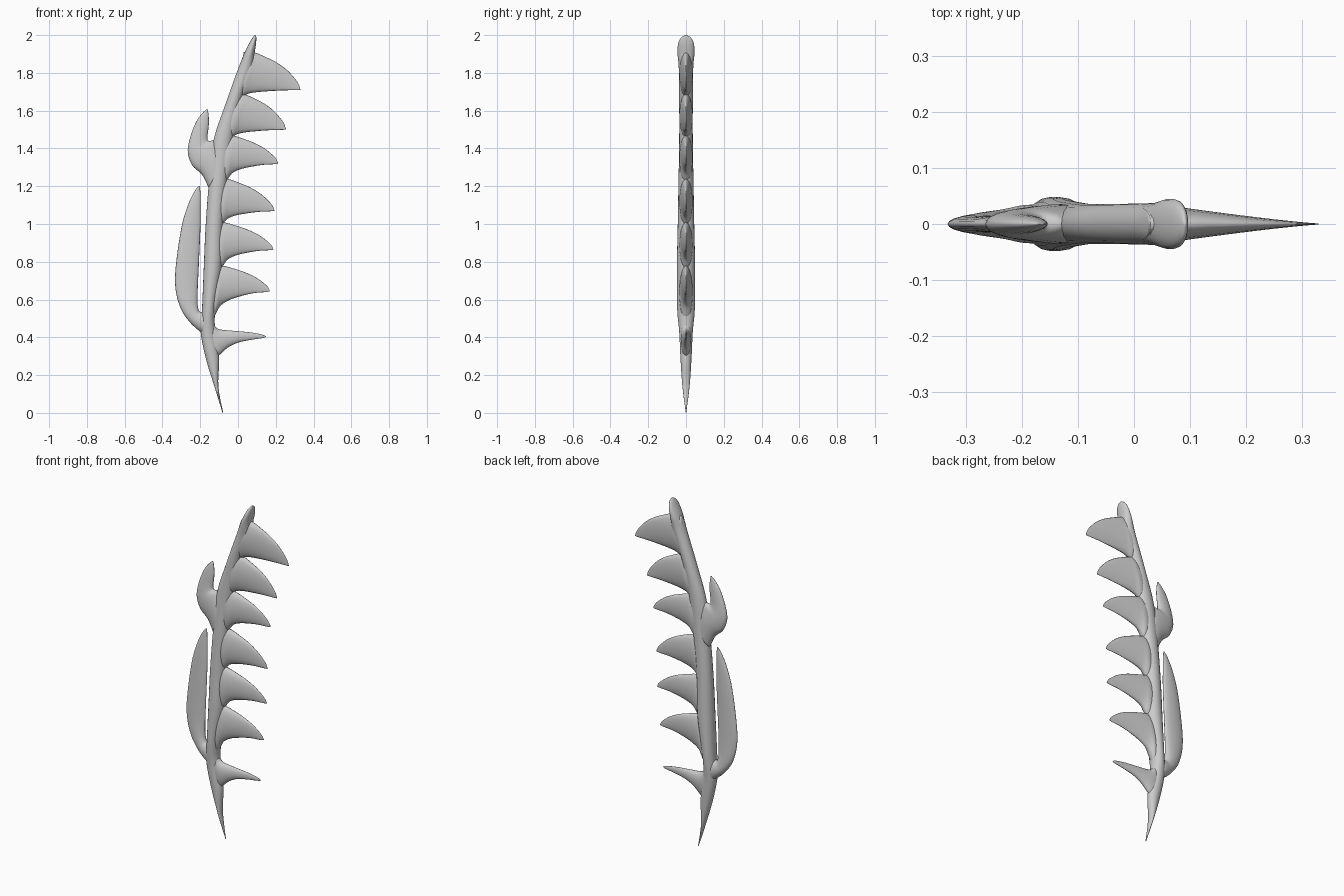
import bpy, bmesh, math

SIDES = 20


def spline(rows, steps):
    # Catmull-Rom interpolation through the stations
    out = []
    for i in range(len(rows) - 1):
        p0, p1 = rows[max(i - 1, 0)], rows[i]
        p2, p3 = rows[i + 1], rows[min(i + 2, len(rows) - 1)]
        for k in range(steps):
            t = k / steps
            out.append([0.5 * (2 * b + (c - a) * t + (2 * a - 5 * b + 4 * c - d) * t * t
                        + (3 * b - a - 3 * c + d) * t ** 3)
                        for a, b, c, d in zip(p0, p1, p2, p3)])
    out.append(list(rows[-1]))
    return out


def loft(name, rows, steps=5):
    # each station: edge point (x, z), opposite edge point (x, z), half thickness in y
    bm = bmesh.new()
    rings = []
    for ax, az, bx, bz, t in spline(rows, steps):
        ring = []
        for k in range(SIDES):
            a = 2 * math.pi * k / SIDES
            f = 0.5 + 0.5 * math.cos(a)
            ring.append(bm.verts.new((bx + (ax - bx) * f, max(t, 0.001) * math.sin(a),
                                      bz + (az - bz) * f)))
        rings.append(ring)
    for r, q in zip(rings, rings[1:]):
        for k in range(SIDES):
            n = (k + 1) % SIDES
            bm.faces.new((r[k], r[n], q[n], q[k]))
    bm.faces.new(rings[0])
    bm.faces.new(rings[-1])
    bmesh.ops.recalc_face_normals(bm, faces=bm.faces)
    me = bpy.data.meshes.new(name)
    bm.to_mesh(me)
    bm.free()
    for p in me.polygons:
        p.use_smooth = True
    ob = bpy.data.objects.new(name, me)
    bpy.context.collection.objects.link(ob)
    return ob


# Curved spine, from bottom point to rounded top
loft("spine", [
    (-.082, .0, -.078, .0, .001), (-.125, .14, -.104, .14, .019),
    (-.168, .28, -.100, .29, .029), (-.198, .43, -.120, .43, .036),
    (-.190, .56, -.120, .55, .047), (-.180, .80, -.085, .78, .048),
    (-.172, .98, -.080, .98, .044), (-.155, 1.21, -.060, 1.21, .040),
    (-.130, 1.44, -.030, 1.44, .036), (-.068, 1.63, .018, 1.66, .036),
    (.000, 1.82, .078, 1.82, .038), (.036, 1.91, .087, 1.90, .045),
    (.064, 1.965, .095, 1.95, .041), (.080, 1.99, .097, 1.985, .025),
    (.089, 2.0, .094, 1.999, .003)])

# Row of hooked teeth: upper notch, tip, lower notch
TEETH = [
    ((.075, 1.91), (.330, 1.71), (.020, 1.675)),
    ((.020, 1.69), (.253, 1.50), (-.040, 1.455)),
    ((-.040, 1.47), (.212, 1.32), (-.065, 1.225)),
    ((-.065, 1.24), (.192, 1.07), (-.087, .995)),
    ((-.087, 1.01), (.187, .865), (-.090, .765)),
    ((-.090, .78), (.168, .645), (-.135, .49)),
]
# fraction along, drop of upper edge, rise of lower edge
SHAPE = [(0, 0, 0), (.12, .04, .45), (.28, .13, .68), (.5, .27, .83),
         (.72, .47, .93), (.9, .72, .96), (.97, .86, .98), (1, .98, 1)]
for i, ((ux, uz), (tx, tz), (lx, lz)) in enumerate(TEETH):
    rows = [(ux - .045, uz, lx - .03, lz, .030)]
    for s, drop, rise in SHAPE:
        rows.append((ux + (tx - ux) * s, uz + (tz - uz) * drop,
                     lx + (tx - lx) * s, lz + (tz - lz) * rise,
                     .034 * (1 - s) ** 1.2 + .001))
    loft(f"tooth_{i + 1}", rows, 4)

# Thin spike below the teeth
loft("lower_spike", [
    (-.155, .52, -.15, .27, .026), (-.135, .48, -.10, .305, .028),
    (-.105, .445, -.055, .345, .024), (-.03, .435, 0, .372, .016),
    (.06, .427, .07, .387, .008), (.125, .415, .13, .396, .004),
    (.148, .405, .147, .402, .001)])

# Long back fin, curling into the spine at its foot
loft("long_back_fin", [
    (-.207, 1.203, -.202, 1.20, .001), (-.232, 1.17, -.199, 1.16, .006),
    (-.265, 1.10, -.199, 1.09, .011), (-.300, .98, -.199, .98, .014),
    (-.330, .77, -.208, .77, .016), (-.330, .65, -.213, .66, .018),
    (-.302, .55, -.214, .58, .022), (-.255, .48, -.206, .54, .027),
    (-.200, .43, -.190, .535, .034), (-.155, .40, -.155, .53, .034)])

# Short back fin
loft("short_back_fin", [
    (-.167, 1.607, -.160, 1.605, .001), (-.190, 1.585, -.155, 1.57, .008),
    (-.222, 1.54, -.155, 1.52, .014), (-.253, 1.46, -.162, 1.46, .019),
    (-.266, 1.38, -.155, 1.44, .024), (-.242, 1.31, -.125, 1.44, .030),
    (-.190, 1.26, -.095, 1.40, .035), (-.155, 1.19, -.075, 1.33, .035)])
